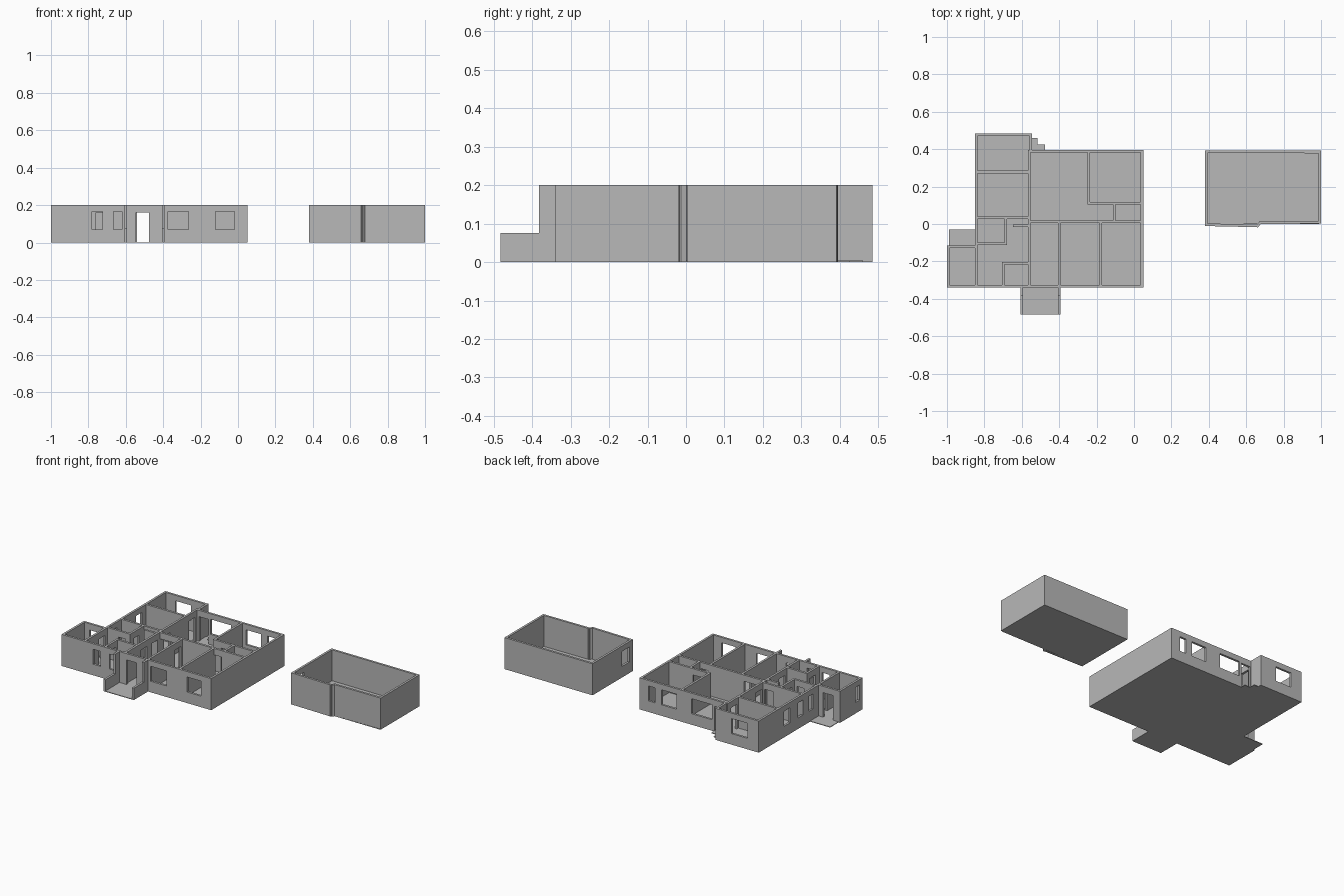
import bpy, bmesh
from mathutils import Vector

cube = bpy.data.objects.get("Cube")
if cube:
    bpy.data.objects.remove(cube, do_unlink=True)

H, T, DOOR, SILL, HEAD = 0.2, 0.014, 0.16, 0.07, 0.165

grey = bpy.data.materials.new("plaster_grey")
grey.use_nodes = True
COLOR = (0.48, 0.48, 0.48, 1)
grey.diffuse_color = COLOR
grey.node_tree.nodes["Principled BSDF"].inputs["Base Color"].default_value = COLOR


def finish(name, bm):
    bmesh.ops.recalc_face_normals(bm, faces=bm.faces)
    mesh = bpy.data.meshes.new(name)
    bm.to_mesh(mesh)
    bm.free()
    mesh.materials.append(grey)
    bpy.context.collection.objects.link(bpy.data.objects.new(name, mesh))


def wall(name, p, q, doors=(), windows=(), height=H):
    """Upright wall from p to q; openings are spans along its main axis."""
    p, q = Vector((*p, 0)), Vector((*q, 0))
    axis = 0 if abs(q.x - p.x) > abs(q.y - p.y) else 1
    if p[axis] > q[axis]:
        p, q = q, p
    d = (q - p).normalized()
    p, q = p - d * T / 2, q + d * T / 2
    side = Vector((-d.y, d.x, 0)) * T
    holes = [(a, b, 0, DOOR) for a, b in doors]
    holes += [(a, b, SILL, HEAD) for a, b in windows]
    us = sorted({p[axis], q[axis], *(u for h in holes for u in h[:2])})
    zs = sorted({0, height, *(z for h in holes for z in h[2:])})
    bm = bmesh.new()

    def vert(u, z):
        v = p.lerp(q, (u - p[axis]) / (q[axis] - p[axis])) - side / 2
        v.z = z
        return bm.verts.new(v)

    for u0, u1 in zip(us, us[1:]):
        for z0, z1 in zip(zs, zs[1:]):
            u, z = (u0 + u1) / 2, (z0 + z1) / 2
            if not any(a < u < b and c < z < e for a, b, c, e in holes):
                bm.faces.new([vert(u0, z0), vert(u1, z0), vert(u1, z1), vert(u0, z1)])
    bmesh.ops.remove_doubles(bm, verts=bm.verts, dist=1e-5)
    new = bmesh.ops.extrude_face_region(bm, geom=bm.faces[:])["geom"]
    bmesh.ops.translate(bm, vec=side, verts=[g for g in new if isinstance(g, bmesh.types.BMVert)])
    finish(name, bm)


def floor(name, x0, x1, y0, y1):
    bm = bmesh.new()
    bmesh.ops.create_cube(bm, size=1)
    for v in bm.verts:
        v.co = (x1 if v.co.x > 0 else x0, y1 if v.co.y > 0 else y0, 0.004 if v.co.z > 0 else 0)
    finish(name, bm)


# Plan lines shared by several walls (wall centres)
WEST, HALL_W, HALL_E, EAST = -0.843, -0.56, -0.4, 0.043
SOUTH, NORTH, WING = -0.333, 0.388, 0.478
MID = 0.013

# Floors
floor("main_floor", WEST, EAST, SOUTH, NORTH)
floor("wing_floor", WEST, -0.552, NORTH, WING)
floor("annex_floor", -0.99, WEST, SOUTH, -0.03)
floor("porch_floor", -0.605, -0.395, -0.483, SOUTH)
floor("rear_step", -0.552, -0.515, NORTH, 0.46)
floor("rear_step_edge", -0.515, -0.475, NORTH, 0.425)
floor("garage_floor", 0.387, 0.99, 0, 0.38)

# Outer walls of the house
wall("front_wall", (-0.993, SOUTH), (EAST, SOUTH), doors=[(-0.545, -0.475)],
     windows=[(-0.78, -0.725), (-0.665, -0.62), (-0.375, -0.265), (-0.12, -0.02)])
wall("east_wall", (EAST, SOUTH), (EAST, NORTH))
wall("rear_wall", (-0.552, NORTH), (EAST, NORTH), doors=[(-0.54, -0.475)],
     windows=[(-0.46, -0.315), (-0.21, -0.105), (-0.06, -0.012)])
wall("wing_east_wall", (-0.552, NORTH), (-0.552, WING))
wall("wing_rear_wall", (WEST, WING), (-0.552, WING), windows=[(-0.77, -0.66)])
wall("west_wall", (WEST, SOUTH), (WEST, WING), doors=[(-0.2, -0.14)],
     windows=[(-0.06, -0.02), (0.04, 0.09), (0.17, 0.23)])

# Side annex
wall("annex_west_wall", (-0.993, SOUTH), (-0.993, -0.122), windows=[(-0.31, -0.27)])
wall("annex_rear_wall", (-0.993, -0.122), (WEST, -0.122), doors=[(-0.95, -0.88)])

# Porch side walls, full height near the house and low beyond
for label, x in (("west", -0.6), ("east", -0.4)):
    wall(f"porch_{label}_wall", (x, SOUTH), (x, -0.376))
    wall(f"porch_{label}_parapet", (x, -0.38), (x, -0.476), height=0.075)

# Inner walls: west side rooms
wall("hall_west_wall", (HALL_W, SOUTH), (HALL_W, NORTH),
     doors=[(-0.18, -0.12), (-0.07, -0.01), (0.05, 0.11), (0.3, 0.36)])
wall("wing_partition", (WEST, 0.278), (HALL_W, 0.278))
wall("bedroom_partition", (WEST, 0.033), (HALL_W, 0.033), doors=[(-0.64, -0.58)])
wall("bath_partition", (WEST, -0.105), (-0.685, -0.105), doors=[(-0.76, -0.71)])
wall("bath_east_wall", (-0.685, -0.105), (-0.685, 0.033), doors=[(-0.075, -0.025)])
wall("closet_wall", (-0.64, -0.01), (HALL_W, -0.01))
wall("pantry_rear_wall", (-0.7, -0.21), (HALL_W, -0.21))
wall("pantry_west_wall", (-0.7, SOUTH), (-0.7, -0.21), doors=[(-0.29, -0.235)])

# Inner walls: east side rooms
wall("middle_wall", (HALL_W, MID), (EAST, MID), doors=[(-0.55, -0.42), (-0.175, -0.12)])
wall("hall_east_wall", (HALL_E, SOUTH), (HALL_E, MID), doors=[(-0.07, -0.01)])
wall("front_partition", (-0.178, SOUTH), (-0.178, MID))
wall("rear_partition", (-0.242, 0.11), (-0.242, NORTH))
wall("closet_north_wall", (-0.242, 0.11), (EAST, 0.11), doors=[(-0.19, -0.13)])
wall("closet_divider", (-0.105, MID), (-0.105, 0.11))

# Detached garage with a small step in its front wall
wall("garage_front_west", (0.387, -0.004), (0.66, -0.01))
wall("garage_front_step", (0.66, -0.01), (0.675, 0.007))
wall("garage_front_east", (0.675, 0.007), (0.993, 0.009))
wall("garage_east_wall", (0.993, 0.009), (0.993, 0.385))
wall("garage_rear_wall", (0.387, 0.387), (0.993, 0.385))
wall("garage_west_wall", (0.387, -0.004), (0.387, 0.387), windows=[(0.025, 0.1)])
